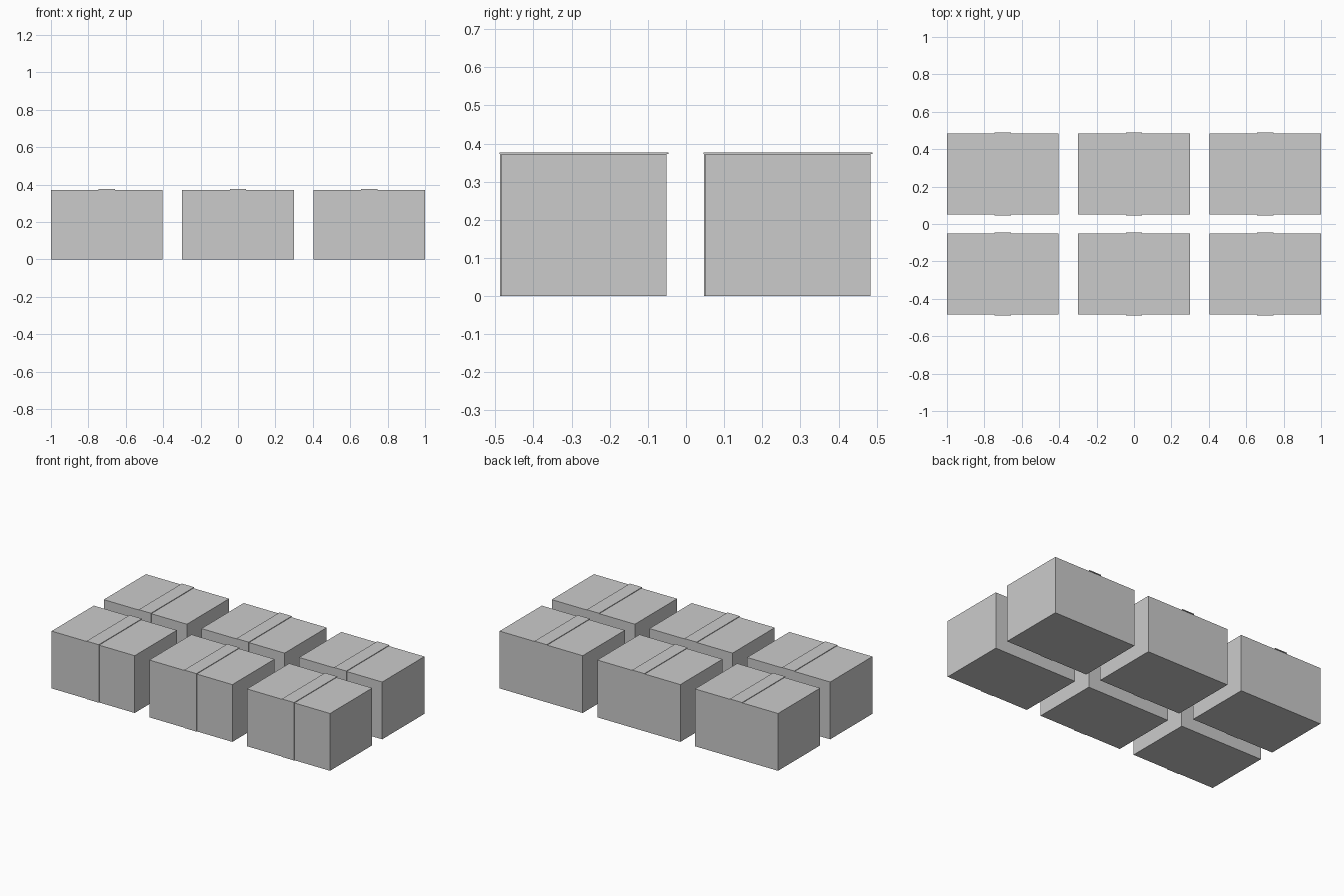
import bpy

old = bpy.data.objects.get("Cube")
if old:
    bpy.data.objects.remove(old, do_unlink=True)

grey = bpy.data.materials.new("plain_grey")
grey.use_nodes = True
colour = (0.6, 0.6, 0.6, 1)
grey.diffuse_color = colour
grey.node_tree.nodes["Principled BSDF"].inputs["Base Color"].default_value = colour

WIDTH, DEPTH, HEIGHT = 0.597, 0.433, 0.372
TAPE_WIDTH, TAPE = 0.088, 0.004
SPACING_X, ROW_Y = 0.7015, 0.2675


def block(name, low, high):
    """Add a flat-shaded box between two opposite corners."""
    centre = [(a + b) / 2 for a, b in zip(low, high)]
    bpy.ops.mesh.primitive_cube_add(size=1, location=centre)
    obj = bpy.context.object
    obj.name = name
    obj.scale = [b - a for a, b in zip(low, high)]
    bpy.ops.object.transform_apply(location=False, rotation=False, scale=True)
    obj.data.materials.append(grey)


for row, y in (("front", -ROW_Y), ("back", ROW_Y)):
    for column, x in (("right", -SPACING_X), ("middle", 0), ("left", SPACING_X)):
        label = f"{row}_{column}"
        front, back = y - DEPTH / 2, y + DEPTH / 2
        left, right = x - TAPE_WIDTH / 2, x + TAPE_WIDTH / 2
        # Carton body
        block(f"carton_{label}", (x - WIDTH / 2, front, 0),
              (x + WIDTH / 2, back, HEIGHT))
        # Tape over the lid, overhanging the back edge
        block(f"lid_tape_{label}", (left, front - TAPE - 0.001, HEIGHT + 0.001),
              (right, back + TAPE + 0.001, HEIGHT + 0.001 + TAPE))
        # Tape down the front face
        block(f"front_tape_{label}", (left, front - TAPE, 0),
              (right, front, HEIGHT + 0.001))
